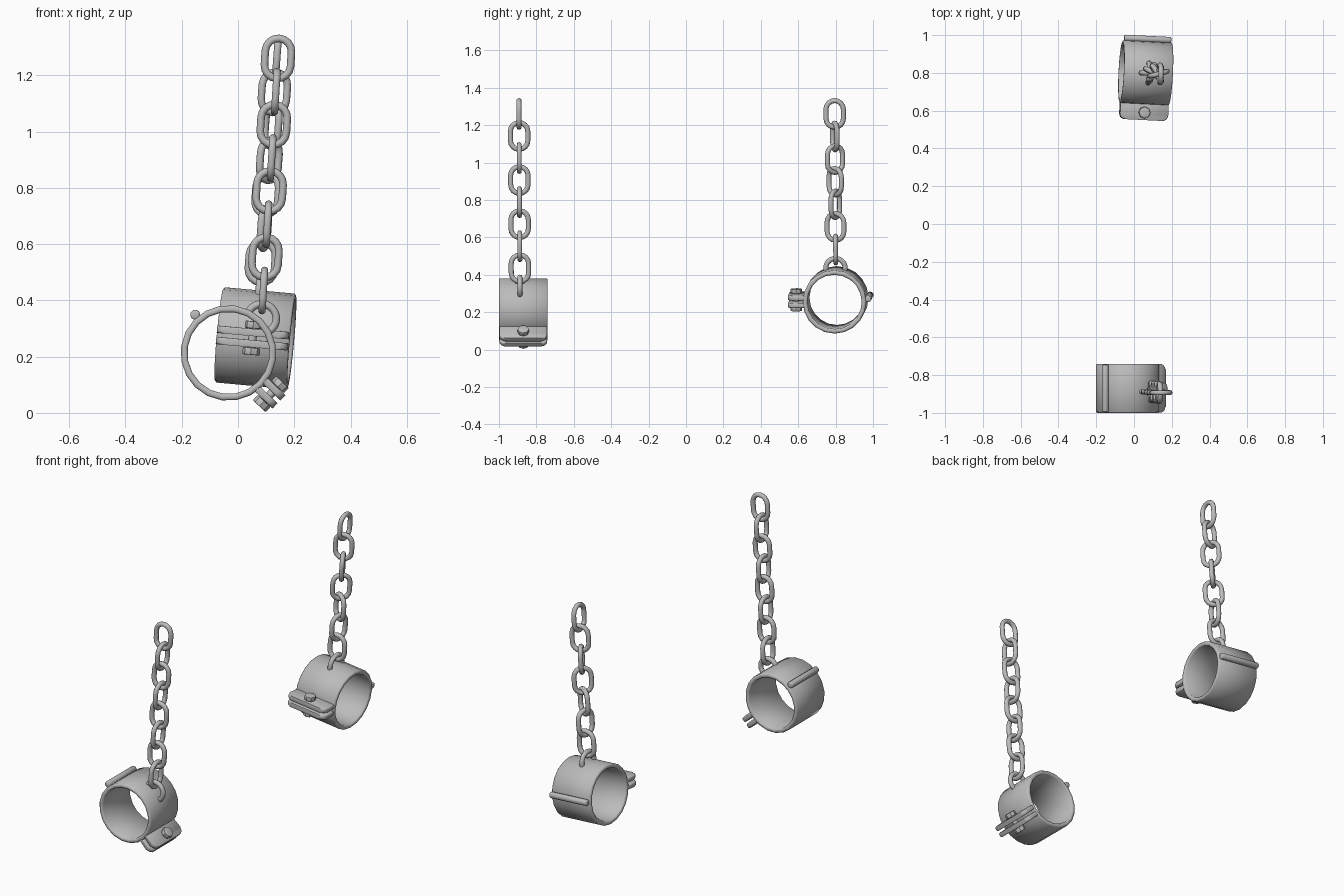
import bpy, bmesh
from math import sin, cos, pi, radians
from mathutils import Matrix, Vector

cube = bpy.data.objects.get("Cube")
if cube:
    bpy.data.objects.remove(cube)

steel = bpy.data.materials.new("grey_steel")
steel.use_nodes = True
COLOUR = (0.5, 0.5, 0.5, 1)
steel.diffuse_color = COLOUR
steel.node_tree.nodes["Principled BSDF"].inputs["Base Color"].default_value = COLOUR

WIRE = 0.0135    # wire radius of links and eyes
R_OUT, R_IN, HALF = 0.17, 0.146, 0.13    # cuff radii and half length


def finish(bm, name, angle=50):
    bmesh.ops.recalc_face_normals(bm, faces=bm.faces)
    mesh = bpy.data.meshes.new(name)
    bm.to_mesh(mesh)
    bm.free()
    mesh.materials.append(steel)
    mesh.shade_smooth()
    mesh.set_sharp_from_angle(angle=radians(angle))
    return mesh


def place(mesh, name, matrix):
    ob = bpy.data.objects.new(name, mesh)
    bpy.context.collection.objects.link(ob)
    ob.matrix_world = matrix
    return ob


def skin(bm, rings, closed):
    """Join successive loops of points with quads."""
    loops = [[bm.verts.new(p) for p in ring] for ring in rings]
    n = len(loops[0])
    for i in range(len(loops) if closed else len(loops) - 1):
        a, b = loops[i], loops[(i + 1) % len(loops)]
        for j in range(n):
            k = (j + 1) % n
            bm.faces.new((a[j], a[k], b[k], b[j]))
    if not closed:
        bm.faces.new(loops[0])
        bm.faces.new(loops[-1])


def wire(name, path, closed, sides=10):
    """Round wire along a path in the local XY plane."""
    rings, n = [], len(path)
    for i, p in enumerate(path):
        before = path[(i - 1) % n] if closed else path[max(i - 1, 0)]
        after = path[(i + 1) % n] if closed else path[min(i + 1, n - 1)]
        t = (after - before).normalized()
        side = Vector((t.y, -t.x, 0))
        rings.append([p + WIRE * (side * cos(a) + Vector((0, 0, sin(a))))
                      for a in (2 * pi * s / sides for s in range(sides))])
    bm = bmesh.new()
    skin(bm, rings, closed)
    return finish(bm, name)


def arc(radius, start, end, steps, cx=0, cy=0):
    angles = (radians(start + (end - start) * i / steps) for i in range(steps + 1))
    return [Vector((cx + radius * cos(a), cy + radius * sin(a), 0)) for a in angles]


def cylinder(name, radius, depth, sides, bevel):
    bm = bmesh.new()
    bmesh.ops.create_cone(bm, cap_ends=True, segments=sides, radius1=radius,
                          radius2=radius, depth=depth)
    rims = [e for e in bm.edges if abs(e.verts[0].co.z - e.verts[1].co.z) < 1e-5]
    bmesh.ops.bevel(bm, geom=rims, offset=bevel, segments=2, affect='EDGES', profile=0.5)
    return finish(bm, name, 35 if sides < 9 else 50)


# Cuff: chamfered tube turned around local Z
def cuff_mesh(sides=20, c=0.006):
    profile = [(R_IN, c - HALF), (R_IN + c, -HALF), (R_OUT - c, -HALF), (R_OUT, c - HALF),
               (R_OUT, HALF - c), (R_OUT - c, HALF), (R_IN + c, HALF), (R_IN, HALF - c)]
    bm = bmesh.new()
    skin(bm, [[(r * cos(a), r * sin(a), z) for r, z in profile]
              for a in (2 * pi * i / sides for i in range(sides))], True)
    return finish(bm, "cuff")


# Clamp flange: plate with rounded outer corners, lying in local XZ
def flange_mesh(tip=0.25, corner=0.03, thick=0.026):
    half = HALF - 0.002
    outline = [Vector((0.15, -half, 0))]
    outline += arc(corner, -90, 0, 5, tip - corner, corner - half)
    outline += arc(corner, 0, 90, 5, tip - corner, half - corner)
    outline.append(Vector((0.15, half, 0)))
    bm = bmesh.new()
    skin(bm, [[(p.x, y, p.y) for p in outline] for y in (-thick / 2, thick / 2)], False)
    rims = [e for e in bm.edges if abs(e.verts[0].co.y - e.verts[1].co.y) < 1e-5]
    bmesh.ops.bevel(bm, geom=rims, offset=0.007, segments=2, affect='EDGES', profile=0.5)
    return finish(bm, "flange")


CUFF = cuff_mesh()
FLANGE = flange_mesh()
HINGE = cylinder("hinge", 0.018, 0.25, 10, 0.006)
HEAD = cylinder("bolt_head", 0.031, 0.026, 8, 0.004)
SHAFT = cylinder("bolt_shaft", 0.015, 0.1, 12, 0.002)
EYE = wire("eye", arc(0.052, -15, 195, 16, 0, R_OUT), False)
LINK = wire("chain_link", arc(0.0465, 0, 180, 8, 0, 0.025)
            + arc(0.0465, 180, 360, 8, 0, -0.025), True)


def frame(x, y, origin):
    """Matrix with local X along x, local Y near y."""
    x = Vector(x).normalized()
    z = x.cross(Vector(y)).normalized()
    y = z.cross(x)
    m = Matrix((x, y, z)).transposed().to_4x4()
    m.translation = origin
    return m


def shackle(prefix, base, eye_shift):
    move = Matrix.Translation
    upright = Matrix.Rotation(pi / 2, 4, 'X')
    place(CUFF, prefix + "_cuff", base)
    a = radians(175)
    place(HINGE, prefix + "_hinge", base @ move((0.18 * cos(a), 0.18 * sin(a), 0)))
    place(EYE, prefix + "_eye", base @ move((0, 0, eye_shift)))
    for s, side in ((1, "upper"), (-1, "lower")):
        place(FLANGE, f"{prefix}_{side}_flange", base @ move((0, s * 0.02, 0)))
        part = "bolt_head" if s > 0 else "nut"
        place(HEAD, f"{prefix}_{part}", base @ move((0.21, s * 0.047, 0)) @ upright)
    place(SHAFT, prefix + "_bolt_shaft", base @ move((0.21, 0, 0)) @ upright)


def chain(prefix, top, bottom, count, start, twist):
    """Links from top to bottom, each a quarter turn on, plus a slow twist."""
    top, bottom = Vector(top), Vector(bottom)
    up = (top - bottom).normalized()
    for i in range(count):
        a = radians(start + 90 * i + twist * i)
        across = Vector((cos(a), sin(a), 0))
        across = across - up * across.dot(up)
        place(LINK, f"{prefix}_link_{i + 1}",
              frame(across, up, top.lerp(bottom, i / (count - 1))))


# Front shackle, its bore running front to back
shackle("front", frame((0.719, 0, -0.695), (0.695, 0, 0.719), (-0.034, -0.87, 0.213)), 0.018)
chain("front", (0.142, -0.893, 1.26), (0.09, -0.888, 0.435), 8, 0, 0)

# Back shackle, its bore running side to side and slightly tilted
shackle("back", frame((-0.05, -1, 0), (0.09, 0, 1), (0.062, 0.80, 0.266)), 0)
chain("back", (0.138, 0.795, 1.26), (0.085, 0.80, 0.535), 7, 90, 15)
